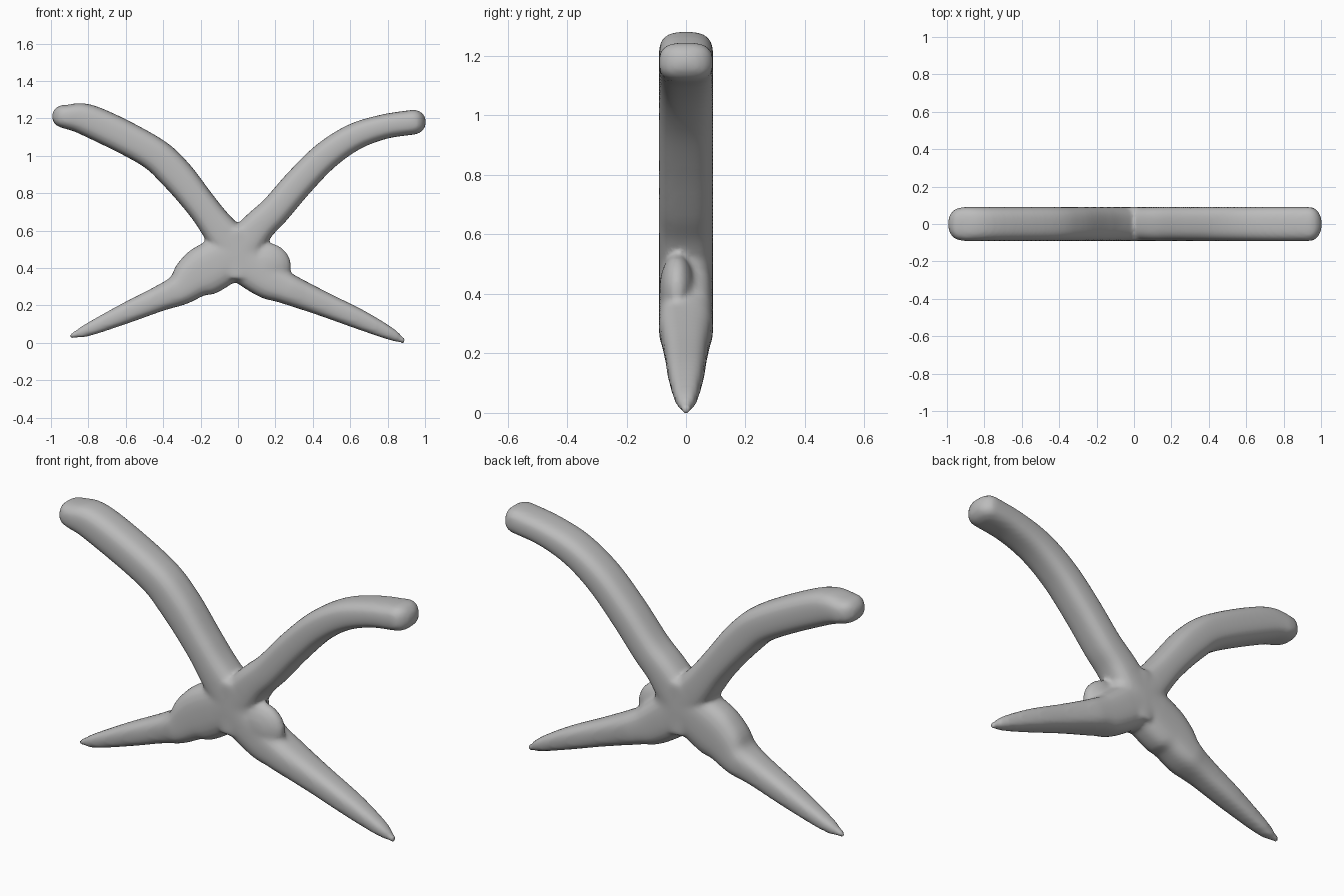
import bpy, bmesh, math
from mathutils import Matrix, Vector

cube = bpy.data.objects.get("Cube")
if cube:
    bpy.data.objects.remove(cube)

grey = bpy.data.materials.new("plain grey")
grey.use_nodes = True
GREY = (0.5, 0.5, 0.5, 1)
grey.diffuse_color = GREY
grey.node_tree.nodes["Principled BSDF"].inputs["Base Color"].default_value = GREY

SIDES = 32
DEPTH = .091


def smooth_path(points, steps=6):
    """Catmull-Rom curve through the points, thickness included."""
    p = [Vector(q) for q in points]
    p = [2 * p[0] - p[1]] + p + [2 * p[-1] - p[-2]]
    path = []
    for a, b, c, d in zip(p, p[1:], p[2:], p[3:]):
        for i in range(steps):
            t = i / steps
            path.append(b + ((c - a) * t + (2 * a - 5 * b + 4 * c - d) * t ** 2
                             + (3 * b - a - 3 * c + d) * t ** 3) / 2)
    return path + [p[-2]]


def section(v):
    """Squared-off circle coordinate."""
    return math.copysign(abs(v) ** 0.72, v)


def sweep(bm, points, cap, flatness):
    """Tube along (x, z, half width) points; depth follows width up to DEPTH."""
    path = [(q.xy, q.z, min(DEPTH, q.z * flatness)) for q in smooth_path(points)]
    end, width, depth = path[-1]
    out = (end - path[-2][0]).normalized()
    # Rounded tip
    for k in range(1, 6):
        a = k * math.pi / 2 / 5.15
        path.append((end + out * cap * math.sin(a), width * math.cos(a), depth * math.cos(a)))
    rings = []
    for i, (centre, width, depth) in enumerate(path):
        tangent = path[min(i + 1, len(path) - 1)][0] - path[max(i - 1, 0)][0]
        n = Vector((-tangent.y, tangent.x)).normalized()
        ring = []
        for s in range(SIDES):
            a = 2 * math.pi * s / SIDES
            c = centre + n * width * section(math.cos(a))
            ring.append(bm.verts.new((c.x, depth * section(math.sin(a)), c.y)))
        rings.append(ring)
    for r, t in zip(rings, rings[1:]):
        for s in range(SIDES):
            e = (s + 1) % SIDES
            bm.faces.new((r[s], r[e], t[e], t[s]))
    bm.faces.new(rings[0][::-1])
    bm.faces.new(rings[-1])


bm = bmesh.new()

# Hub
hub = [(0, .34, .06), (0, .4, .12), (0, .47, .155), (0, .55, .135), (0, .6, .07)]
sweep(bm, hub, cap=.03, flatness=1.4)

# Arms
right_arm = [(.03, .44, .12), (-.11, .62, .09), (-.2, .74, .083), (-.34, .91, .09),
             (-.48, 1.03, .088), (-.79, 1.185, .086), (-.93, 1.21, .062)]
left_arm = [(-.03, .44, .12), (.1, .61, .09), (.2, .71, .082), (.33, .86, .08),
            (.47, 1, .077), (.62, 1.1, .072), (.78, 1.155, .066), (.94, 1.18, .066)]
for arm in (right_arm, left_arm):
    sweep(bm, arm, cap=.065, flatness=1.4)

# Tapered legs
right_leg = [(.03, .5, .12), (-.16, .395, .135), (-.235, .35, .118), (-.31, .285, .086),
             (-.42, .236, .068), (-.6, .158, .055), (-.8, .07, .034), (-.88, .04, .015)]
left_leg = [(-.03, .48, .12), (.15, .345, .105), (.25, .295, .085),
            (.45, .21, .066), (.65, .125, .053), (.81, .05, .034), (.875, .015, .016)]
for leg in (right_leg, left_leg):
    sweep(bm, leg, cap=.025, flatness=1.13)

# Shoulder lump on the front half of the left leg
lump = Matrix.Translation((.15, -.03, .41)) @ Matrix.Diagonal((.135, .06, .125, 1))
bmesh.ops.create_uvsphere(bm, u_segments=24, v_segments=16, radius=1, matrix=lump)

bmesh.ops.recalc_face_normals(bm, faces=bm.faces)
mesh = bpy.data.meshes.new("crossed_limbs")
bm.to_mesh(mesh)
bm.free()
body = bpy.data.objects.new("crossed_limbs", mesh)
bpy.context.collection.objects.link(body)
mesh.materials.append(grey)

# Fuse the parts and soften the joints
remesh = body.modifiers.new("fuse", 'REMESH')
remesh.mode = 'VOXEL'
remesh.voxel_size = 0.012
remesh.use_smooth_shade = True
blend = body.modifiers.new("soften joints", 'SMOOTH')
blend.factor = 0.5
blend.iterations = 5
